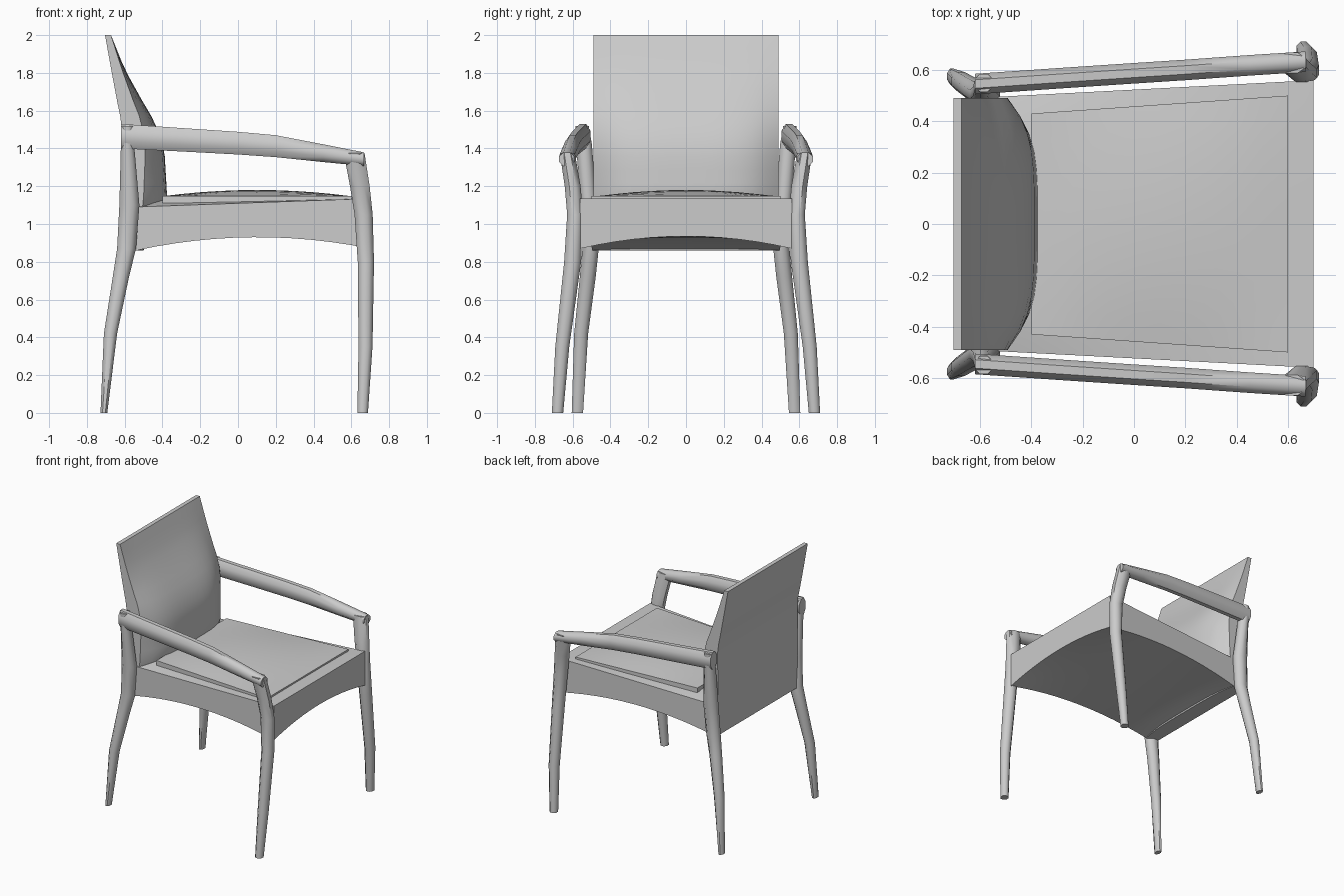
import bpy, bmesh, math

cube = bpy.data.objects.get("Cube")
if cube:
    bpy.data.objects.remove(cube)

grey = bpy.data.materials.new("plain grey")
grey.use_nodes = True
grey.diffuse_color = (0.6, 0.6, 0.6, 1)
grey.node_tree.nodes["Principled BSDF"].inputs["Base Color"].default_value = (0.6, 0.6, 0.6, 1)


def finish(name, bm, angle):
    bmesh.ops.recalc_face_normals(bm, faces=bm.faces)
    mesh = bpy.data.meshes.new(name)
    bm.to_mesh(mesh)
    bm.free()
    mesh.materials.append(grey)
    obj = bpy.data.objects.new(name, mesh)
    bpy.context.collection.objects.link(obj)
    bpy.ops.object.select_all(action='DESELECT')
    obj.select_set(True)
    bpy.context.view_layer.objects.active = obj
    bpy.ops.object.shade_smooth_by_angle(angle=math.radians(angle))
    return obj


def lerp(table, t):
    """Piecewise linear lookup in (key, value) pairs."""
    for (a, va), (b, vb) in zip(table, table[1:]):
        if t <= b:
            return va + (vb - va) * max(0, t - a) / (b - a)
    return table[-1][1]


def loft(name, stations, upright, side):
    """Eight-sided bar through (x, y, z, half, half) stations."""
    bm = bmesh.new()
    rings = []
    for x, y, z, p, q in stations:
        ring = []
        for i in range(8):
            a = (i + 0.5) * math.pi / 4
            c, s = p * math.cos(a) / 0.924, q * math.sin(a) / 0.924
            co = (x + c, y + s, z) if upright else (x, y + c, z + s)
            ring.append(bm.verts.new((co[0], co[1] * side, co[2])))
        rings.append(ring)
    for r, t in zip(rings, rings[1:]):
        for i in range(8):
            j = (i + 1) % 8
            bm.faces.new((r[i], r[j], t[j], t[i]))
    bm.faces.new(rings[0])
    bm.faces.new(rings[-1])
    return finish(name, bm, 50)


def slab(name, nu, nv, upper, lower):
    """Closed solid between two sheets, u in 0..1 and v in -1..1."""
    bm = bmesh.new()
    sheets = [[[bm.verts.new(f(i / nu, 2 * j / nv - 1)) for j in range(nv + 1)]
               for i in range(nu + 1)] for f in (upper, lower)]
    for g in sheets:
        for i in range(nu):
            for j in range(nv):
                bm.faces.new((g[i][j], g[i + 1][j], g[i + 1][j + 1], g[i][j + 1]))
    border = ([(i, 0) for i in range(nu)] + [(nu, j) for j in range(nv)]
              + [(i, nv) for i in range(nu, 0, -1)] + [(0, j) for j in range(nv, 0, -1)])
    top, bot = sheets
    for (a, b), (c, d) in zip(border, border[1:] + border[:1]):
        bm.faces.new((top[a][b], top[c][d], bot[c][d], bot[a][b]))
    return finish(name, bm, 35)


# Legs and armrests, mirrored across the seat
front_leg = [(0.66, 0.68, 0, 0.028, 0.03), (0.675, 0.655, 0.35, 0.037, 0.037),
             (0.677, 0.60, 0.80, 0.043, 0.045), (0.665, 0.587, 1.05, 0.048, 0.042),
             (0.645, 0.60, 1.2, 0.052, 0.042), (0.615, 0.628, 1.375, 0.055, 0.04)]
rear_leg = [(-0.71, 0.575, 0, 0.018, 0.03), (-0.675, 0.555, 0.42, 0.035, 0.037),
            (-0.62, 0.52, 0.72, 0.043, 0.042), (-0.59, 0.505, 0.87, 0.05, 0.043),
            (-0.575, 0.515, 1.1, 0.053, 0.042), (-0.585, 0.54, 1.42, 0.035, 0.042),
            (-0.585, 0.55, 1.52, 0.035, 0.035)]
armrest = [(-0.62, 0.545, 1.465, 0.04, 0.065), (-0.3, 0.567, 1.446, 0.04, 0.062),
           (0.0, 0.587, 1.428, 0.04, 0.06), (0.2, 0.6, 1.412, 0.04, 0.058),
           (0.45, 0.618, 1.375, 0.04, 0.047), (0.668, 0.632, 1.343, 0.04, 0.036)]
for side, word in ((1, "left"), (-1, "right")):
    loft("front_leg_" + word, front_leg, True, side)
    loft("rear_leg_" + word, rear_leg, True, side)
    loft("armrest_" + word, armrest, False, side)


# Seat frame with arched lower edges
def frame_xy(u, v):
    return -0.54 + 1.24 * u, v * (0.495 + 0.065 * u)


def frame_top(u, v):
    x, y = frame_xy(u, v)
    return x, y, 1.135 - 0.045 * (1 - u) * abs(v) ** 3


def frame_bottom(u, v):
    x, y = frame_xy(u, v)
    arch_x, arch_y = 4 * u * (1 - u), 1 - v * v
    rise = arch_x + arch_y * u - arch_x * arch_y * u
    return x, y, 0.86 + 0.01 * u + 0.065 * rise


slab("seat_frame", 12, 12, frame_top, frame_bottom)


# Domed seat panel
def panel(u, v, z):
    return -0.4 + 1.0 * u, v * (0.43 + 0.07 * u), z


slab("seat_panel", 10, 10,
     lambda u, v: panel(u, v, 1.147 + 0.033 * 4 * u * (1 - u) * (1 - v * v)),
     lambda u, v: panel(u, v, 1.11))

# Backrest: flat rear, front swelling at the lower middle
middle = [(0.86, -0.5), (1.14, -0.375), (1.4, -0.39), (1.54, -0.44),
          (1.64, -0.5), (1.82, -0.6), (2, -0.672)]
edge = [(0.86, -0.53), (1.14, -0.5), (1.4, -0.49), (1.54, -0.51),
        (1.64, -0.55), (1.82, -0.615), (2, -0.672)]
rear = [(0.86, -0.62), (1.53, -0.615), (1.65, -0.64), (1.8, -0.668), (2, -0.704)]


def back_front(u, v):
    z = 0.86 + 1.14 * u
    k = v ** 4
    return lerp(middle, z) * (1 - k) + lerp(edge, z) * k, 0.49 * v, z


def back_rear(u, v):
    z = 0.86 + 1.14 * u
    return lerp(rear, z), 0.49 * v, z


slab("backrest", 16, 14, back_front, back_rear)
